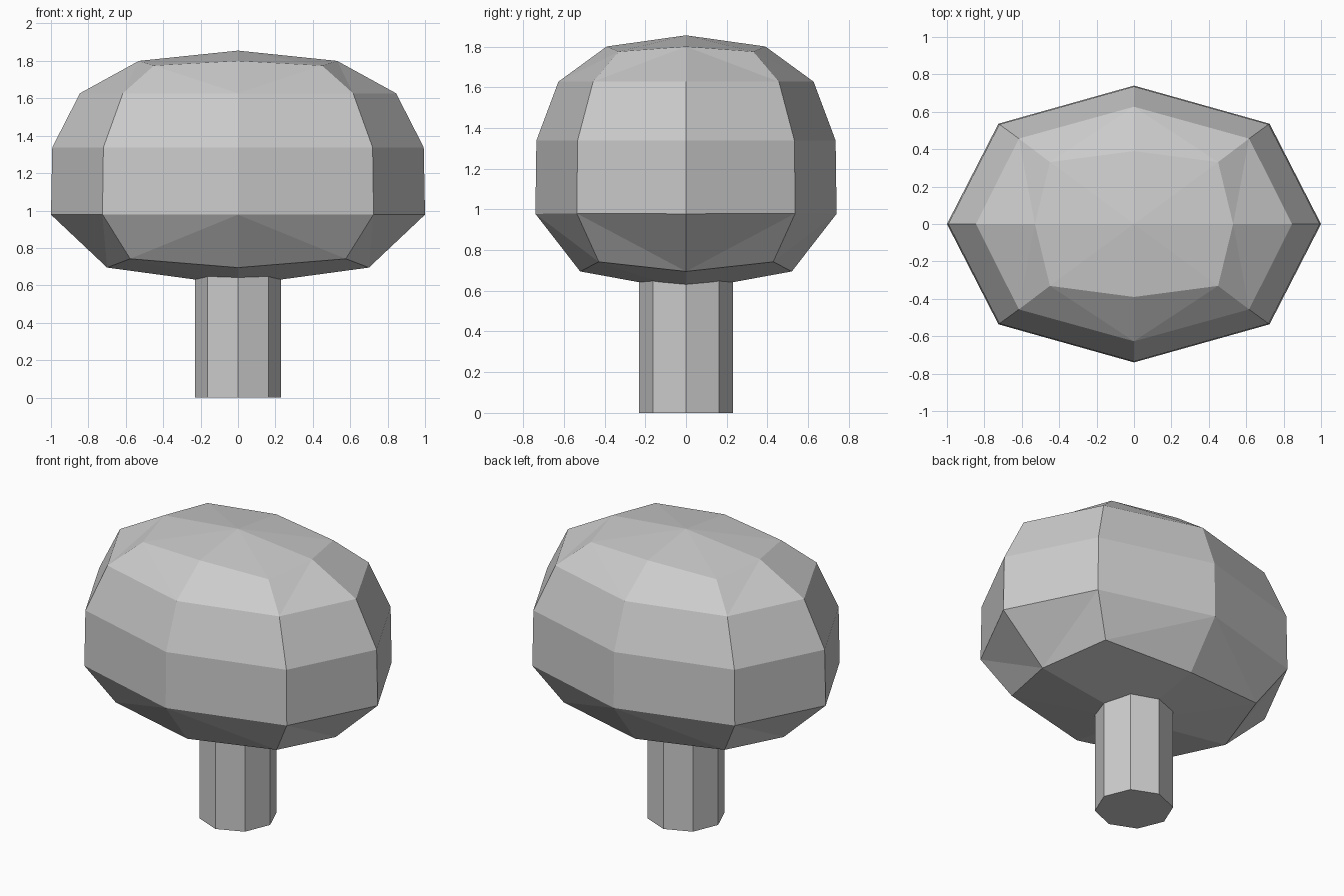
import bpy, bmesh
from math import sin, cos, tau

cube = bpy.data.objects.get("Cube")
if cube:
    bpy.data.objects.remove(cube)

SIDES = 8

grey = bpy.data.materials.new("plain grey")
grey.use_nodes = True
colour = (0.6, 0.6, 0.6, 1)
grey.diffuse_color = colour
grey.node_tree.nodes["Principled BSDF"].inputs["Base Color"].default_value = colour


def finish(bm, name):
    bmesh.ops.recalc_face_normals(bm, faces=bm.faces)
    mesh = bpy.data.meshes.new(name)
    bm.to_mesh(mesh)
    bm.free()
    mesh.materials.append(grey)
    obj = bpy.data.objects.new(name, mesh)
    bpy.context.collection.objects.link(obj)
    return obj


def ring(bm, rx, ry, z, corner, z_corner):
    """Oval ring; odd corners lie on the diagonals and may differ in height."""
    verts = []
    for i in range(SIDES):
        a = tau * i / SIDES
        k = corner if i % 2 else 1
        verts.append(bm.verts.new((rx * k * cos(a), ry * k * sin(a), z_corner if i % 2 else z)))
    return verts


def band(bm, big, small, faceted):
    """Join two rings, folding each panel where it is not flat."""
    for i in range(SIDES):
        j = (i + 1) % SIDES
        if not faceted:
            bm.faces.new((big[i], big[j], small[j], small[i]))
            continue
        even, odd = (i, j) if i % 2 == 0 else (j, i)
        if even % 4 == 0:    # end panels
            bm.faces.new((big[even], big[odd], small[even]))
            bm.faces.new((big[odd], small[odd], small[even]))
        else:                # front and back panels
            bm.faces.new((big[even], big[odd], small[odd]))
            bm.faces.new((big[even], small[odd], small[even]))


def cap(bm, loop, z):
    tip = bm.verts.new((0, 0, z))
    for i in range(SIDES):
        bm.faces.new((loop[i], loop[(i + 1) % SIDES], tip))


# Crown: stacked oval rings closed by shallow points
bm = bmesh.new()
base = ring(bm, 0.70, 0.52, 0.695, 1.165, 0.742)
waist = ring(bm, 1.0, 0.74, 0.978, 1.025, 0.98)
chest = ring(bm, 0.993, 0.735, 1.338, 1.025, 1.338)
shoulder = ring(bm, 0.845, 0.627, 1.627, 1.03, 1.627)
top = ring(bm, 0.53, 0.39, 1.80, 1.20, 1.775)
band(bm, waist, base, True)
band(bm, waist, chest, False)
band(bm, chest, shoulder, False)
band(bm, shoulder, top, True)
cap(bm, base, 0.60)
cap(bm, top, 1.855)
finish(bm, "crown")

# Trunk: straight eight-sided post
bm = bmesh.new()
bmesh.ops.create_cone(bm, cap_ends=True, segments=SIDES, radius1=0.23, radius2=0.23, depth=0.66)
bmesh.ops.translate(bm, verts=bm.verts, vec=(0, 0, 0.33))
finish(bm, "trunk")
